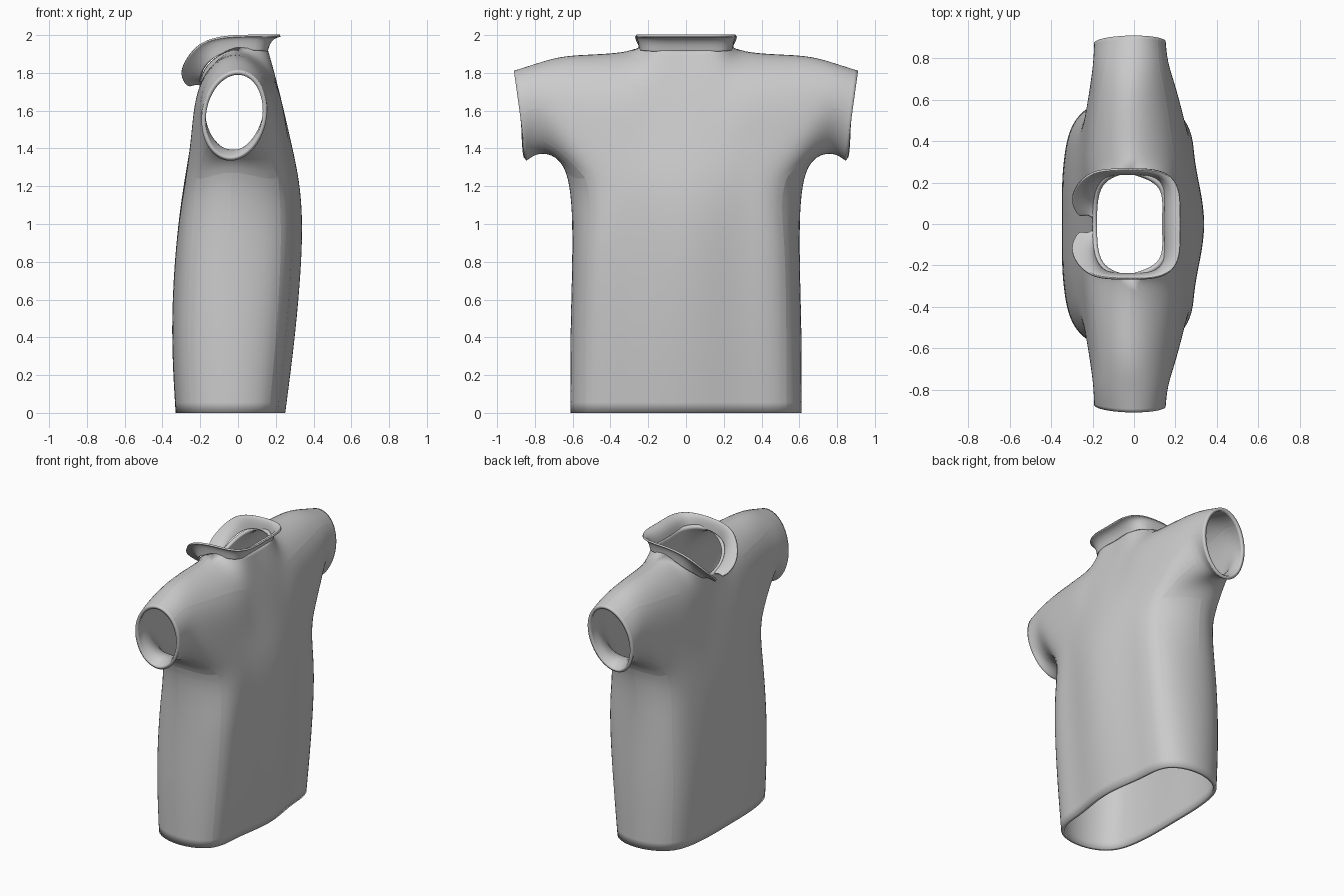
import bpy, bmesh
from math import sin, cos, pi
from mathutils import Vector

if "Cube" in bpy.data.objects:
    bpy.data.objects.remove(bpy.data.objects["Cube"])


def make_object(name, verts, faces):
    """Mesh from a +y half, mirrored to -y and welded at the centre."""
    bm = bmesh.new()
    vs = [bm.verts.new(v) for v in verts]
    for f in faces:
        bm.faces.new([vs[i] for i in f])
    bmesh.ops.mirror(bm, geom=bm.verts[:] + bm.edges[:] + bm.faces[:],
                     axis='Y', merge_dist=0.0005)
    bmesh.ops.remove_doubles(bm, verts=bm.verts[:], dist=0.0005)
    bmesh.ops.recalc_face_normals(bm, faces=bm.faces[:])
    me = bpy.data.meshes.new(name)
    bm.to_mesh(me)
    bm.free()
    ob = bpy.data.objects.new(name, me)
    bpy.context.collection.objects.link(ob)
    return ob


def finish(ob, thickness, offset, levels=3):
    """Subdivide so the smooth surface passes through the given points, then thicken."""
    sub = ob.modifiers.new("smooth", 'SUBSURF')
    sub.levels = sub.render_levels = levels
    me = ob.data
    goal = [v.co.copy() for v in me.vertices]
    for _ in range(6):
        me.update()
        ob.update_tag()
        bpy.context.view_layer.update()
        ev = ob.evaluated_get(bpy.context.evaluated_depsgraph_get())
        now = [ev.data.vertices[i].co.copy() for i in range(len(goal))]
        for v, g, n in zip(me.vertices, goal, now):
            v.co += (g - n) * 0.8
    me.update()
    sol = ob.modifiers.new("cloth", 'SOLIDIFY')
    sol.thickness, sol.offset = thickness, offset
    bpy.ops.object.select_all(action='DESELECT')
    ob.select_set(True)
    bpy.context.view_layer.objects.active = ob
    bpy.ops.object.shade_smooth_by_angle(angle=0.7)


# ---- shirt body: half rings of nine columns, chest (-x) round to back (+x)
pts = {}
SECTION = [(0, 1), (.27, 1), (.54, .96), (.86, .73), (1, 0),
           (.87, .71), (.54, .87), (.27, .95), (0, 1)]
for r, (z, xf, xb, w) in enumerate([(0, -.33, .25, .612), (.45, -.348, .305, .61),
                                    (.9, -.325, .338, .6)]):
    for c, (fy, fd) in enumerate(SECTION):
        edge = xf if c < 4 else xb
        pts[r, c] = (-.04 + (edge + .04) * fd, w * fy, z)

# chest and shoulder rows, up to the neck hole and shoulder seam
UPPER = {
    3: [(-.288, 0, 1.2), (-.285, .17, 1.2), (-.275, .33, 1.21), (-.225, .53, 1.24), (-.035, .64, 1.28),
        (.215, .53, 1.24), (.285, .33, 1.21), (.312, .17, 1.2), (.325, 0, 1.2)],
    4: [(-.25, 0, 1.43), (-.25, .18, 1.44), (-.245, .34, 1.47), (-.218, .6, 1.53), None,
        (.215, .6, 1.53), (.255, .34, 1.47), (.272, .18, 1.44), (.282, 0, 1.43)],
    5: [(-.218, 0, 1.62), (-.215, .19, 1.67), (-.2, .34, 1.74), (-.172, .6, 1.77), None,
        (.155, .6, 1.77), (.195, .34, 1.75), (.21, .18, 1.72), (.217, 0, 1.71)],
    6: [(-.2, 0, 1.75), (-.17, .19, 1.83), (-.02, .25, 1.932), (-.015, .6, 1.893), None,
        None, None, (.14, .18, 1.93), (.155, 0, 1.92)],
}
for r, row in UPPER.items():
    for c, p in enumerate(row):
        if p:
            pts[r, c] = p

# sleeve: rings continuing the armhole
arm = [(3, 4), (3, 3), (4, 3), (5, 3), (6, 3), (5, 5), (4, 5), (3, 5)]
for ring, (cx, lean, rx, cy, dy, cz, rz) in enumerate([(-.015, .01, .185, .765, .01, 1.61, .243),
                                                       (-.02, .02, .172, .878, .033, 1.573, .238)]):
    for k in range(8):
        a = k * pi / 4
        pts['s%d' % ring, k] = (cx - rx * sin(a) - lean * cos(a),
                                cy - dy * cos(a), cz - rz * cos(a))

keys = list(pts)
index = {k: i for i, k in enumerate(keys)}
index[6, 5], index[6, 6] = index[6, 3], index[6, 2]      # front and back share the seam
faces = []
for r in range(6):
    for c in range(8):
        if r >= 3 and c in (3, 4):
            continue
        faces.append([index[k] for k in ((r, c), (r, c + 1), (r + 1, c + 1), (r + 1, c))])
rings = [arm] + [[('s%d' % s, k) for k in range(8)] for s in (0, 1)]
for a, b in zip(rings, rings[1:]):
    for k in range(8):
        n = (k + 1) % 8
        faces.append([index[q] for q in (a[k], a[n], b[n], b[k])])
shirt = make_object("shirt_body", [pts[k] for k in keys], faces)
finish(shirt, 0.022, -1)

# ---- collar: flared band from the neck hole to a turned-out edge, open at the chest
BASE = [(.15, 0, 1.915), (.148, .16, 1.915), (.09, .232, 1.92), (-.04, .242, 1.915),
        (-.14, .228, 1.87), (-.188, .165, 1.81), (-.198, .1, 1.765), (-.2, .038, 1.745)]
EDGE = [(.222, 0, 1.997), (.215, .16, 1.997), (.13, .252, 1.997), (-.04, .265, 1.993),
        (-.19, .25, 1.955), (-.275, .185, 1.865), (-.298, .11, 1.79), (-.268, .048, 1.737)]
verts = []
for b, e in zip(BASE, EDGE):
    b, e = Vector(b), Vector(e)
    for fxy, fz in ((0, 0), (.2, .5), (.55, .85), (1, 1)):
        verts.append((b.x + (e.x - b.x) * fxy, b.y + (e.y - b.y) * fxy, b.z + (e.z - b.z) * fz))
faces = [[4 * i + j, 4 * i + j + 1, 4 * i + j + 5, 4 * i + j + 4]
         for i in range(len(BASE) - 1) for j in range(3)]
collar = make_object("collar", verts, faces)
finish(collar, 0.012, 0)
